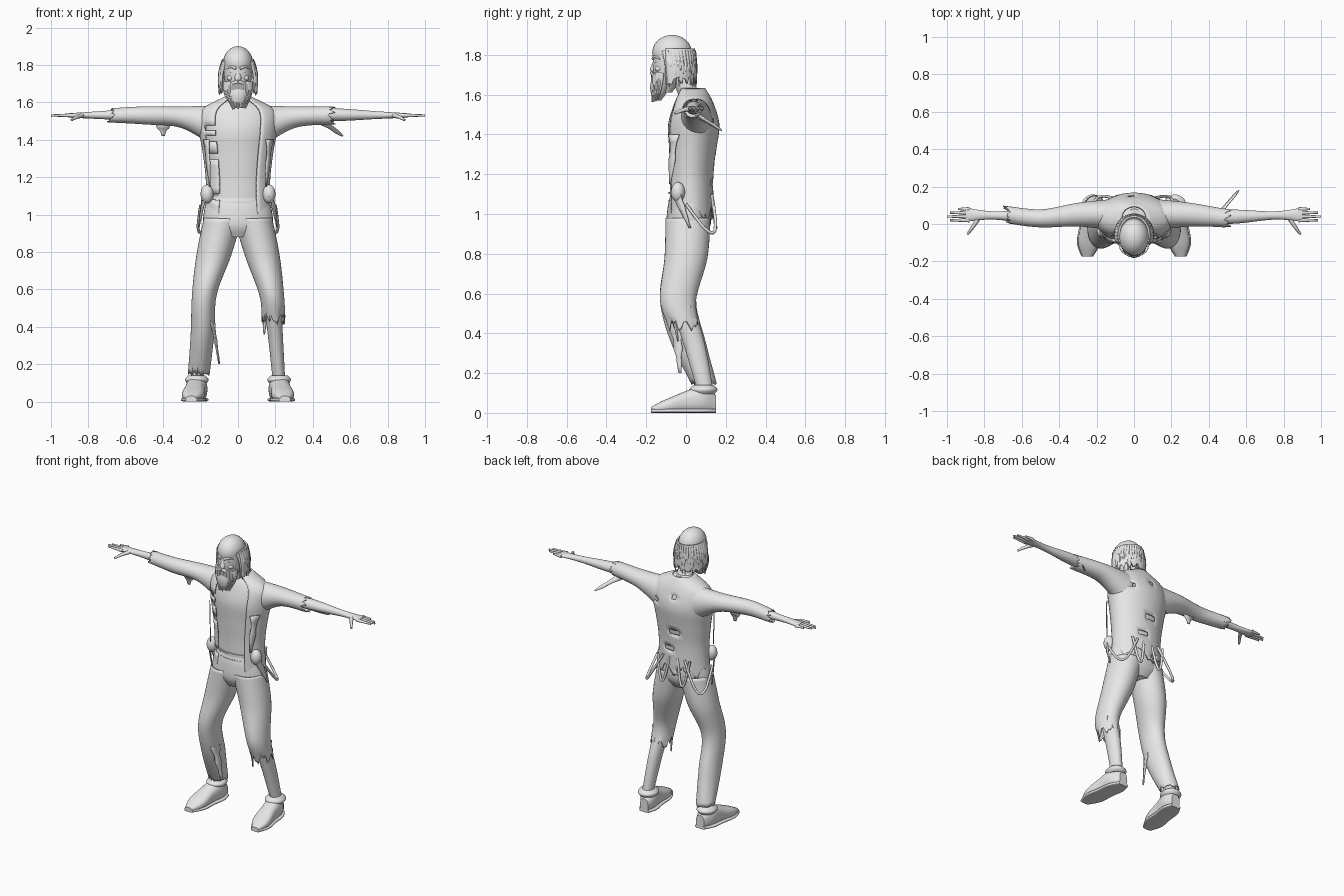
import bpy, bmesh, math, random
from mathutils import Vector

random.seed(7)
default_cube = bpy.data.objects.get("Cube")
if default_cube:
    bpy.data.objects.remove(default_cube, do_unlink=True)

colour = (.8, .8, .8, 1)
grey = bpy.data.materials.new("plain_grey")
grey.use_nodes = True
grey.diffuse_color = colour
grey.node_tree.nodes["Principled BSDF"].inputs["Base Color"].default_value = colour


def smooth(obj):
    """Select the part and shade it smooth, keeping sharp edges."""
    bpy.ops.object.select_all(action='DESELECT')
    obj.select_set(True)
    bpy.context.view_layer.objects.active = obj
    if obj.type == 'CURVE':
        bpy.ops.object.convert(target='MESH')
    bpy.ops.object.shade_smooth_by_angle(angle=math.radians(50))


def add_object(name, data):
    data.materials.append(grey)
    obj = bpy.data.objects.new(name, data)
    bpy.context.scene.collection.objects.link(obj)
    return obj


def finish(name, bm, thick=0):
    """Turn a bmesh into a smooth grey object, optionally thickened as cloth."""
    bmesh.ops.recalc_face_normals(bm, faces=bm.faces)
    mesh = bpy.data.meshes.new(name)
    bm.to_mesh(mesh)
    bm.free()
    obj = add_object(name, mesh)
    smooth(obj)
    if thick:
        shell = obj.modifiers.new("cloth", 'SOLIDIFY')
        shell.thickness = thick
        shell.offset = 0


def sample(values, t):
    """Smooth interpolation through evenly spaced numbers or vectors."""
    last = len(values) - 1
    i = min(int(t * last), last - 1)
    f = t * last - i
    a, b, c, d = (values[min(max(k, 0), last)] for k in range(i - 1, i + 3))
    return b + (c - a + (a * 2 - b * 5 + c * 4 - d) * f + ((b - c) * 3 + d - a) * f * f) * (f / 2)


def loft(name, path, widths, depths=None, axis='z', mirror=1, arc=None,
         thick=0, ragged=0, power=1, holes=0, grounded=False):
    """Skin elliptical sections along a path; an arc leaves the skin open."""
    path = [Vector(p) for p in path]
    depths = depths or widths
    u, v, w = {'z': (0, 1, 2), 'x': (1, 2, 0), 'y': (0, 2, 1)}[axis]
    start, end = (math.radians(a) for a in arc or (0, 360))
    sides, steps = 36, 24
    count = sides + 1 if arc else sides
    tear = [random.uniform(-ragged, ragged) for _ in range(count)]
    bm = bmesh.new()
    rings = []
    for n in range(steps + 1):
        t = n / steps
        centre, width, depth = sample(path, t), sample(widths, t), sample(depths, t)
        if grounded:
            centre.z = depth
        ring = []
        for j in range(count):
            angle = start + (end - start) * j / sides
            c, s = math.cos(angle), math.sin(angle)
            p = centre.copy()
            p[u] += width * math.copysign(abs(c) ** power, c)
            p[v] += depth * math.copysign(abs(s) ** power, s)
            p[w] += tear[j] * max(0, t * 5 - 4)
            p.x *= mirror
            ring.append(bm.verts.new(p))
        rings.append(ring)
    for lower, upper in zip(rings, rings[1:]):
        for j in range(sides):
            k = (j + 1) % count
            bm.faces.new((lower[j], lower[k], upper[k], upper[j]))
    if not thick:
        bm.faces.new(rings[0])
        bm.faces.new(rings[-1])
    for _ in range(holes):
        faces = list(bm.faces)
        middle = random.choice(faces).calc_center_median()
        torn = [f for f in faces if (f.calc_center_median() - middle).length < .025]
        bmesh.ops.delete(bm, geom=torn, context='FACES')
    finish(name, bm, thick)


def tube(name, points, radius, tip=1):
    """Round strand through points, tapering towards the tip."""
    data = bpy.data.curves.new(name, 'CURVE')
    data.dimensions = '3D'
    data.bevel_depth = radius
    data.bevel_resolution = 2
    data.resolution_u = 5
    data.use_fill_caps = True
    knots = data.splines.new('BEZIER').bezier_points
    knots.add(len(points) - 1)
    for i, (knot, point) in enumerate(zip(knots, points)):
        knot.co = point
        knot.handle_left_type = knot.handle_right_type = 'AUTO'
        knot.radius = 1 + (tip - 1) * i / (len(points) - 1)
    smooth(add_object(name, data))


def ball(name, centre, size):
    bm = bmesh.new()
    bmesh.ops.create_uvsphere(bm, u_segments=24, v_segments=16, radius=1)
    bmesh.ops.scale(bm, vec=size, verts=bm.verts)
    bmesh.ops.translate(bm, vec=centre, verts=bm.verts)
    finish(name, bm)


def rag(name, start, end, across):
    """Torn strip of cloth that narrows unevenly towards its end."""
    start, end, across = Vector(start), Vector(end), Vector(across)
    bm = bmesh.new()
    rows, steps = [], 6
    for n in range(steps + 1):
        t = n / steps
        half = across * (1 - t * .8) * random.uniform(.4, .7)
        middle = start.lerp(end, t)
        rows.append((bm.verts.new(middle - half), bm.verts.new(middle + half)))
    for (a, b), (c, d) in zip(rows, rows[1:]):
        bm.faces.new((a, b, d, c))
    finish(name, bm, .005)


def hanging_strap(name, start, end, push):
    """Loop that sags between two anchors."""
    start, end, push = Vector(start), Vector(end), Vector(push)
    steps = 6
    tube(name, [start.lerp(end, n / steps) + push * math.sin(math.pi * n / steps)
                for n in range(steps + 1)], .008)


def locks(name, amount, first, last, rings, radius, spread):
    """Strands fanned around elliptical rings, with uneven lower ends."""
    for i in range(amount):
        angle = math.radians(first + (last - first) * i / (amount - 1))
        points = [Vector((width * math.cos(angle), y + depth * math.sin(angle), z))
                  for y, z, width, depth in rings]
        points[-1].z += random.uniform(-spread, spread)
        tube(name, points, radius, .3)


# Torso, waist and seat
torso_path = [(0, .02, 1), (0, .02, 1.2), (0, .03, 1.45), (0, .03, 1.63)]
torso_widths = [.16, .155, .155, .17, .19, .18, .05]
torso_depths = [.1, .1, .1, .11, .12, .09, .05]
loft("shirt", torso_path, torso_widths, torso_depths)
loft("trouser_seat", [(0, .02, 1.09), (0, .01, .88)], [.16, .18, .18, .1], [.1, .11, .11, .08])
for height in (1.06, 1.1):
    loft("belt_edge", [(0, .02, height), (0, .02, height + .01)], [.163] * 2, [.107] * 2)

# Open ragged vest over the back and sides
loft("vest", torso_path[::-1], [w + .014 for w in torso_widths[::-1]],
     [d + .014 for d in torso_depths[::-1]], arc=(-54, 234), thick=.008, ragged=.045, holes=9)

# Neck, head and nose
loft("neck", [(0, .035, 1.57), (0, -.04, 1.71)], [.065, .053, .052])
loft("jaw", [(0, -.1, 1.61), (0, -.07, 1.82)], [.03, .07, .08], [.03, .08, .095])
ball("skull", (0, -.07, 1.81), (.08, .1, .09))
loft("nose", [(0, -.155, 1.775), (0, -.165, 1.71)], [.009, .012, .018, .01])

# Hair, beard and their loose locks
loft("hair", [(0, -.06, 1.83), (0, -.05, 1.67)], [.08, .1, .1], [.1, .105, .1],
     arc=(-25, 205), thick=.01, ragged=.025)
locks("hair_lock", 26, -30, 210, [(-.06, 1.82, .08, .1), (-.05, 1.75, .1, .1), (-.05, 1.66, .1, .1)],
      .011, .025)
loft("beard", [(0, -.115, 1.715), (0, -.145, 1.57)], [.065, .065, .05, .025], [.045, .05, .02])
locks("beard_lock", 22, 185, 355, [(-.115, 1.71, .07, .05), (-.12, 1.65, .07, .05), (-.14, 1.58, .04, .03)],
      .01, .02)

for side in (-1, 1):
    is_left = side > 0

    def at(x, y, z):
        return side * x, y, z

    # Face
    ball("eye", at(.03, -.15, 1.765), (.014, .01, .01))
    ball("ear", at(.09, -.075, 1.75), (.015, .02, .03))
    ball("cheek", at(.04, -.137, 1.73), (.02, .02, .016))
    tube("eyebrow", [at(.01, -.165, 1.78), at(.035, -.155, 1.79), at(.06, -.13, 1.78)], .009, .5)
    tube("moustache", [at(0, -.17, 1.71), at(.03, -.165, 1.7), at(.05, -.15, 1.665)], .012, .3)

    # Sleeves: long on the right, torn at the elbow on the left
    path = [(.12, .05, 1.47), (.3, .05, 1.52), (.5, .03, 1.53)]
    widths, depths = [.08, .06, .045], [.11, .055, .045]
    if not is_left:
        path.append((.68, .05, 1.53))
        widths.append(.045)
        depths.append(.035)
    loft("sleeve", path, widths, depths, 'x', side, thick=.006, ragged=.022)

    # Bare arm, palm, fingers and thumb
    loft("arm", [(.4, .035, 1.535), (.9, .05, 1.53)],
         [.036, .037, .022, .037], [.034, .033, .02, .012], 'x', side)
    for k in range(4):
        y = .02 + k * .02
        tube("finger", [at(.88, y, 1.53), at(1 - .015 * (k - 1) ** 2, y, 1.53)], .011, .5)
    tube("thumb", [at(.835, .025, 1.53), at(.865, -.02, 1.52), at(.89, -.055, 1.505)], .013, .5)

    # Trouser legs: to the ankle on the right, torn below the knee on the left
    path = [(.08, .01, .98), (.13, 0, .78), (.18, -.04, .57)]
    widths, depths = [.1, .09, .063], [.11, .105, .088]
    if is_left:
        path.append((.19, -.01, .44))
        widths.append(.06)
        depths.append(.075)
    else:
        path += [(.19, .01, .36), (.21, .09, .15)]
        widths += [.06, .055]
        depths += [.085, .06]
    loft("trouser_leg", path, widths, depths, mirror=side, thick=.006, ragged=.03 if is_left else .01)
    loft("shin", [(.18, -.03, .57), (.2, .04, .35), (.22, .1, .1)],
         [.05, .04, .033], [.058, .054, .04], mirror=side)

    # Shoe with flat sole and rolled cuff
    path = [(.21, .15, 0), (.23, 0, 0), (.25, -.175, 0)]
    widths = [.03, .055, .054, .058, .025]
    loft("shoe", path, widths, [.045, .066, .055, .035, .015], 'y', side, power=.8, grounded=True)
    loft("sole", path, [w + .006 for w in widths], [.01, .01], 'y', side, power=.5, grounded=True)
    loft("shoe_cuff", [(.22, .088, .095), (.22, .088, .14)], [.05, .063, .045], [.055, .07, .05], mirror=side)

    # Waist straps, pouch and torn edges
    hanging_strap("outer_strap", at(.08, .13, 1.1), at(.2, 0, 1.05), at(.06, .07, -.17))
    hanging_strap("inner_strap", at(.03, .13, 1.1), at(.12, .13, 1.1), at(0, .02, -.17))
    ball("hip_pouch", at(.165, -.04, 1.11), (.035, .035, .05))
    rag("vest_scrap", at(.17, -.06, 1.4), at(.15, -.08, 1.15), at(.03, .04, 0))
    rag("hip_scrap", at(.18, -.05, 1.1), at(.21, .02, .93), at(.02, .04, 0))

# Loose torn cloth on the sleeves and legs
rag("right_sleeve_flap", (-.4, .045, 1.5), (-.4, .045, 1.42), (.08, 0, 0))
rag("left_sleeve_flap", (.45, .05, 1.5), (.56, .18, 1.42), (.03, 0, .03))
rag("right_leg_flap", (-.14, -.05, .45), (-.1, -.03, .2), (.02, .06, 0))
rag("left_leg_flap", (.15, -.07, .54), (.14, -.04, .36), (.03, -.02, 0))
rag("left_leg_tail", (.235, 0, .54), (.23, .03, .38), (0, .05, 0))
